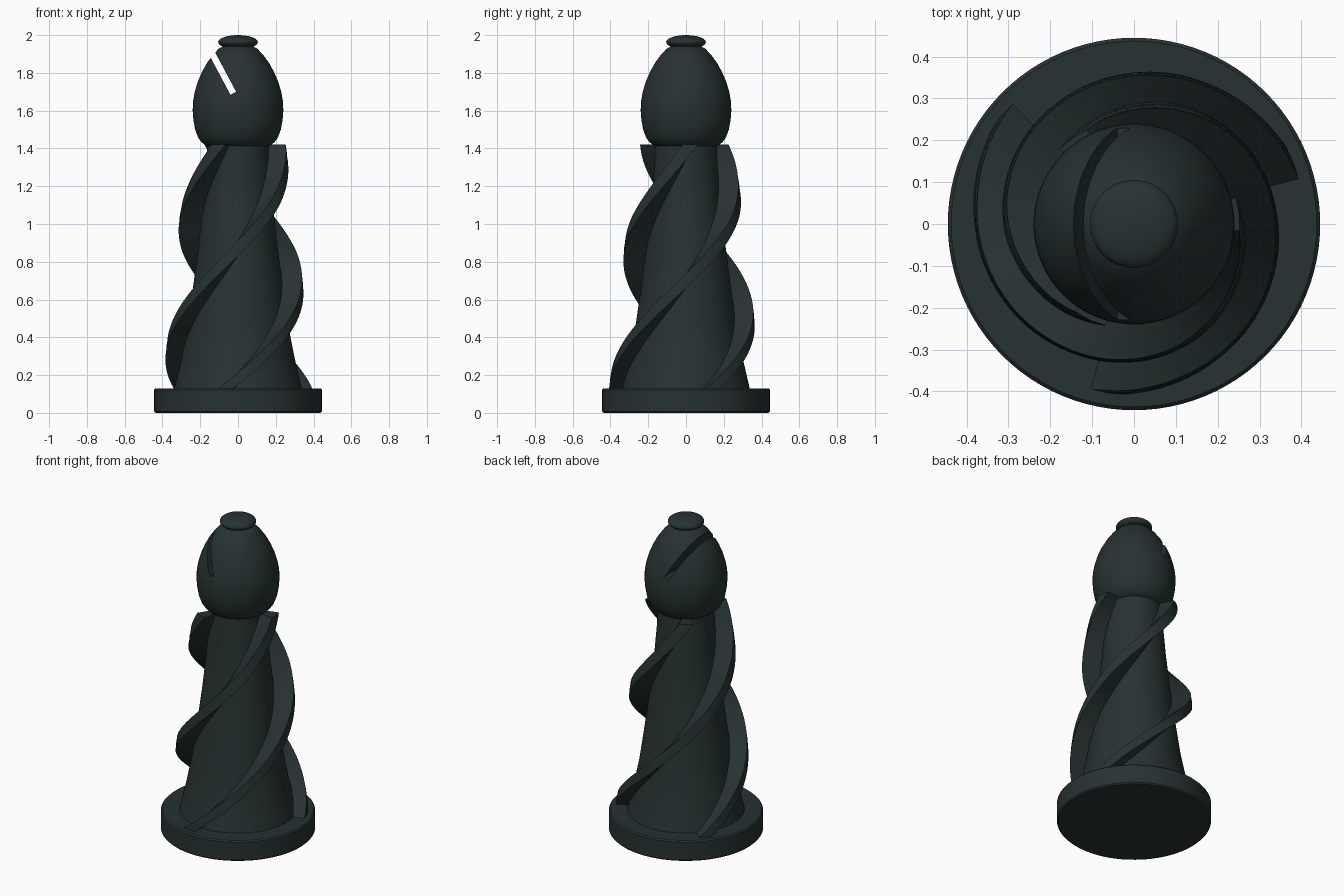
import bpy, bmesh, math

if "Cube" in bpy.data.objects:
    bpy.data.objects.remove(bpy.data.objects["Cube"])

mat = bpy.data.materials.new("dark_green_black")
mat.diffuse_color = (0.02, 0.032, 0.032, 1)
mat.use_nodes = True
mat.node_tree.nodes["Principled BSDF"].inputs["Base Color"].default_value = mat.diffuse_color


def finish(name, bm, angle=35, hidden=False):
    bmesh.ops.recalc_face_normals(bm, faces=bm.faces)
    me = bpy.data.meshes.new(name)
    bm.to_mesh(me)
    bm.free()
    me.materials.append(mat)
    ob = bpy.data.objects.new(name, me)
    bpy.context.collection.objects.link(ob)
    if hidden:
        ob.hide_render = True
        ob.hide_set(True)
        return ob
    bpy.ops.object.select_all(action='DESELECT')
    ob.select_set(True)
    bpy.context.view_layer.objects.active = ob
    bpy.ops.object.shade_smooth_by_angle(angle=math.radians(angle))
    return ob


def loft(bm, rings):
    """Skin closed rings of points and cap both ends."""
    rows = [[bm.verts.new(p) for p in ring] for ring in rings]
    n = len(rows[0])
    for a, b in zip(rows, rows[1:]):
        for i in range(n):
            j = (i + 1) % n
            bm.faces.new((a[i], a[j], b[j], b[i]))
    bm.faces.new(rows[0][::-1])
    bm.faces.new(rows[-1])


def lathe(name, profile, n=96, angle=35):
    bm = bmesh.new()
    loft(bm, [[(r * math.cos(2 * math.pi * i / n), r * math.sin(2 * math.pi * i / n), z)
               for i in range(n)] for r, z in profile])
    return finish(name, bm, angle)


def interp(table, z):
    """Piecewise linear radius at height z."""
    for (r0, z0), (r1, z1) in zip(table, table[1:]):
        if z <= z1:
            return r0 + (r1 - r0) * (z - z0) / (z1 - z0)
    return table[-1][0]


# Round base with softened edges
lathe("base", [(0.437, 0), (0.445, 0.008), (0.445, 0.122), (0.437, 0.13)])

# Tapered column
BODY = [(0.345, 0.10), (0.335, 0.14), (0.30, 0.29), (0.27, 0.44), (0.24, 0.65),
        (0.207, 0.90), (0.185, 1.1), (0.168, 1.3), (0.162, 1.45)]
lathe("column", BODY)

# Three spiral fins
FIN = [(0.412, 0.10), (0.405, 0.15), (0.38, 0.33), (0.36, 0.51), (0.343, 0.68),
       (0.328, 0.86), (0.309, 1.03), (0.282, 1.2), (0.252, 1.42)]
STEPS, PITCH, Z0, Z1 = 72, 2.07, 0.11, 1.42
for k in range(3):
    bm = bmesh.new()
    rings = []
    for s in range(STEPS + 1):
        z = Z0 + (Z1 - Z0) * s / STEPS
        a = math.radians(-92 + 120 * k) + 2 * math.pi * (z - 0.86) / PITCH
        ro, ri = interp(FIN, z), interp(BODY, z) - 0.03
        h = 0.04 / ro
        rings.append([(r * math.cos(a + d), r * math.sin(a + d), z)
                      for r, d in ((ri, -h), (ro, -h), (ro + 0.001, 0), (ro, h), (ri, h))])
    loft(bm, rings)
    finish(f"spiral_fin_{k + 1}", bm)

# Egg-shaped head
head = lathe("head", [(0.15, 1.405), (0.178, 1.42), (0.195, 1.435), (0.212, 1.46), (0.227, 1.5),
                      (0.236, 1.55), (0.24, 1.6), (0.238, 1.65), (0.229, 1.7), (0.214, 1.75),
                      (0.193, 1.8), (0.166, 1.85), (0.134, 1.895), (0.10, 1.93), (0.06, 1.95)])

# Slanted slot cut through the head
low, up, half, reach = (-0.025, 1.692), (-0.47, 0.883), 0.017, 0.45
side = (up[1], -up[0])
bm = bmesh.new()
loft(bm, [[(low[0] + up[0] * t + side[0] * w, y, low[1] + up[1] * t + side[1] * w)
           for t, w in ((0, -half), (0, half), (reach, half), (reach, -half))]
          for y in (-0.5, 0.5)])
cutter = finish("slot_cutter", bm, hidden=True)
mod = head.modifiers.new("slot", 'BOOLEAN')
mod.operation = 'DIFFERENCE'
mod.solver = 'EXACT'
mod.object = cutter
bpy.context.view_layer.objects.active = head
bpy.ops.object.modifier_apply(modifier=mod.name)
bpy.data.objects.remove(cutter)
bpy.ops.object.select_all(action='DESELECT')
head.select_set(True)
bpy.context.view_layer.objects.active = head
bpy.ops.object.shade_smooth_by_angle(angle=math.radians(35))

# Flattened knob on top
lathe("knob", [(max(0.004, 0.105 * math.cos(t)), 1.963 + 0.037 * math.sin(t))
               for t in (math.pi * (i / 20 - 0.5) for i in range(21))], 64, 60)
